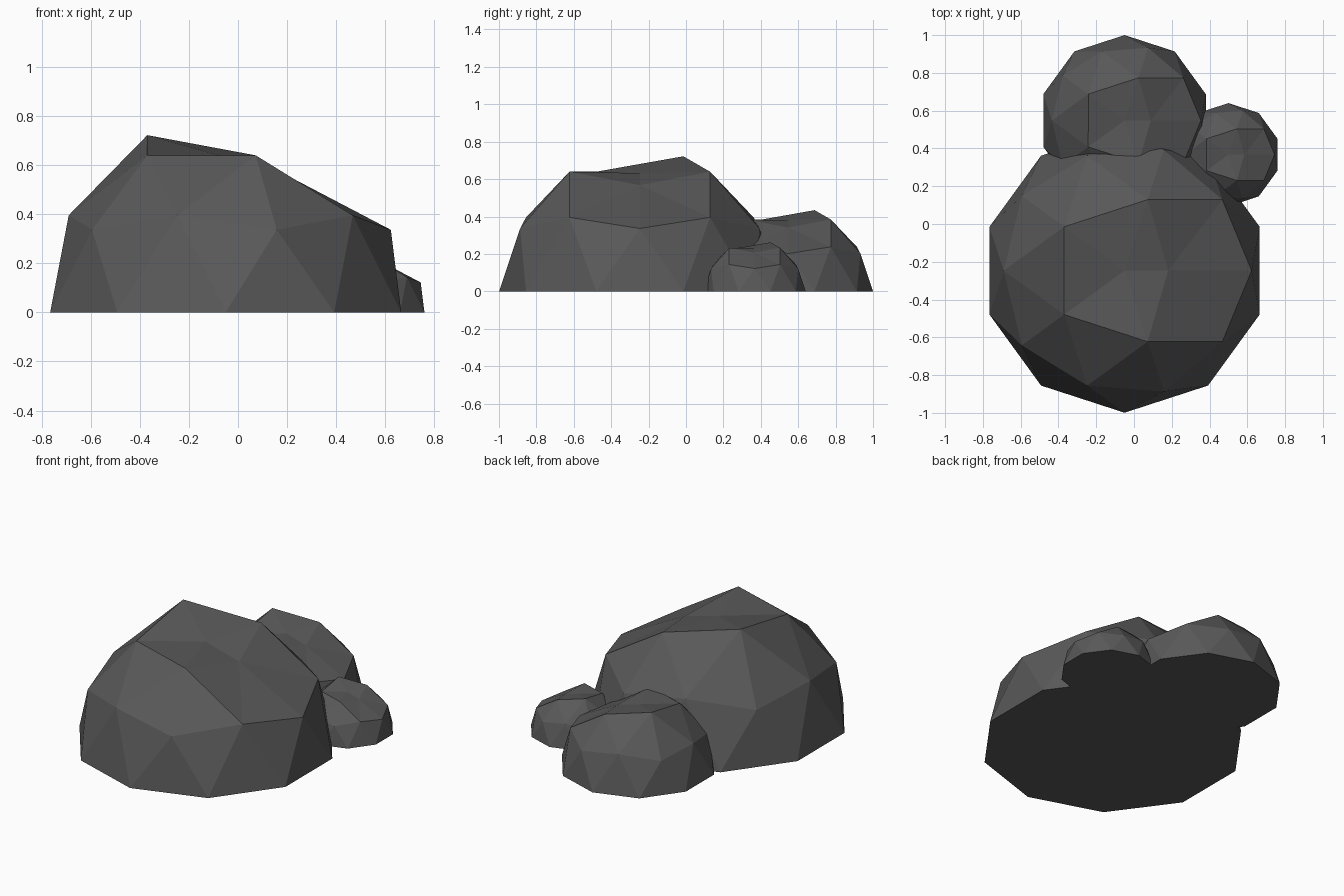
import bpy, bmesh
from mathutils import Vector

if "Cube" in bpy.data.objects:
    bpy.data.objects.remove(bpy.data.objects["Cube"])

# Dark stone material
stone = bpy.data.materials.new("dark_stone")
stone.diffuse_color = (0.1, 0.1, 0.1, 1)
stone.use_nodes = True
stone.node_tree.nodes["Principled BSDF"].inputs["Base Color"].default_value = stone.diffuse_color

# Vertices nudged on the unit dome: (original spot, new spot)
DENTS = [
    ((0, 0, 1), (0, 0, 0.84)),                              # flattened top
    ((0.526, 0, 0.851), (0.307, 0, 0.755)),                 # sloping right side
    ((-0.425, 0.309, 0.851), (-0.425, 0.309, 0.96)),        # raised peak
]


def rock(name, x, y, radius):
    bm = bmesh.new()
    bmesh.ops.create_icosphere(bm, subdivisions=2, radius=1)
    # Keep the upper half and close the flat base
    bmesh.ops.delete(bm, geom=[v for v in bm.verts if v.co.z < -0.01], context='VERTS')
    for old, new in DENTS:
        vert = min(bm.verts, key=lambda v: (v.co - Vector(old)).length)
        vert.co = new
    rim = [e for e in bm.edges if e.is_boundary]
    bmesh.ops.contextual_create(bm, geom=rim)
    for v in bm.verts:
        v.co = v.co * radius + Vector((x, y, 0))
    bmesh.ops.recalc_face_normals(bm, faces=bm.faces)
    mesh = bpy.data.meshes.new(name)
    bm.to_mesh(mesh)
    bm.free()
    mesh.materials.append(stone)
    obj = bpy.data.objects.new(name, mesh)
    bpy.context.collection.objects.link(obj)
    return obj


# Three boulders of the same shape at different sizes
rock("large_rock", -0.05, -0.247, 0.752)
rock("medium_rock", -0.05, 0.548, 0.452)
rock("small_rock", 0.5, 0.367, 0.273)
